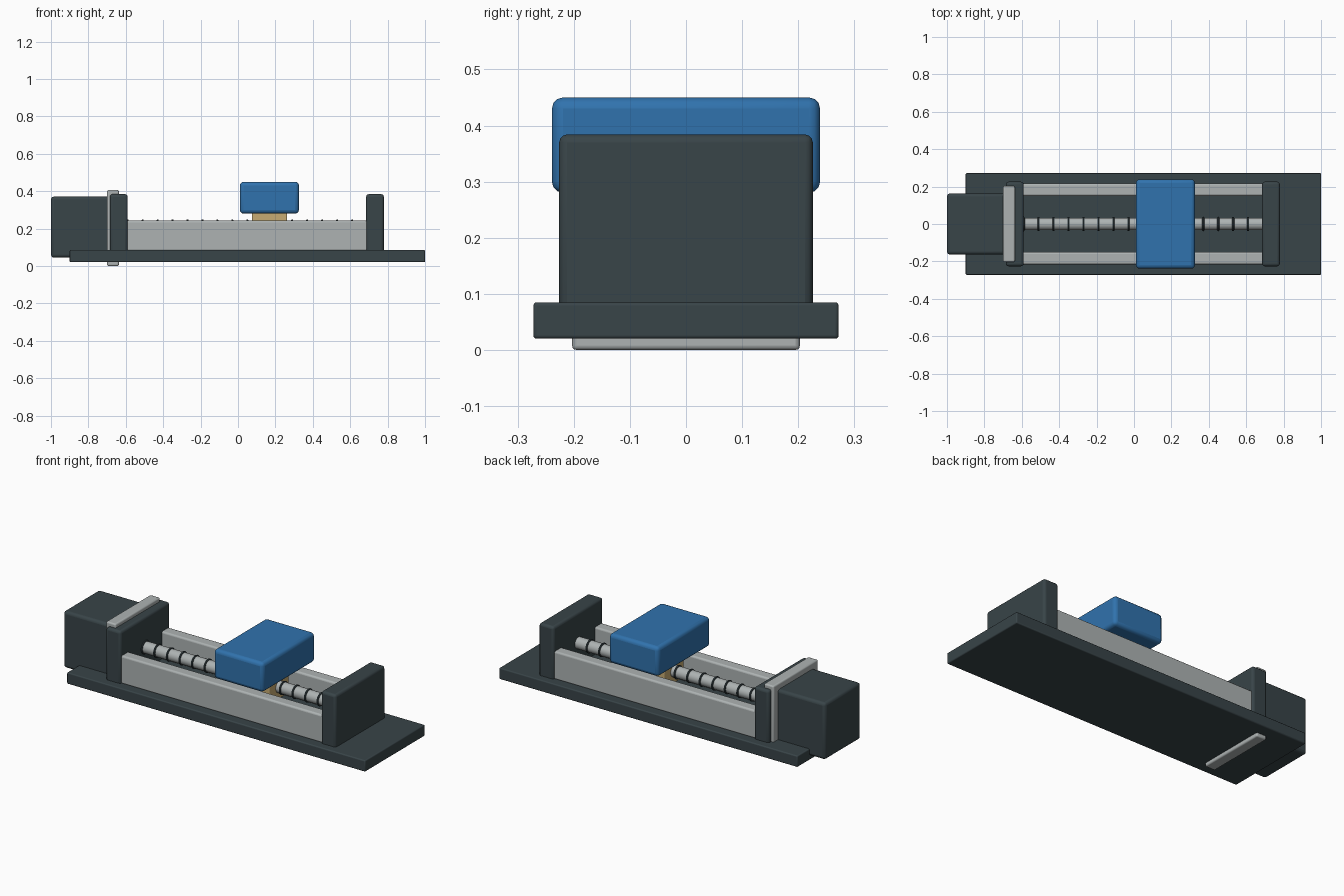
import bpy
import math

if "Cube" in bpy.data.objects:
    bpy.data.objects.remove(bpy.data.objects["Cube"])


def material(name, rgb):
    m = bpy.data.materials.new(name)
    m.diffuse_color = (*rgb, 1)
    m.use_nodes = True
    m.node_tree.nodes["Principled BSDF"].inputs["Base Color"].default_value = m.diffuse_color
    return m


DARK = material("dark_slate", (0.04, 0.058, 0.065))
BLUE = material("blue", (0.03, 0.17, 0.42))
BRASS = material("brass", (0.57, 0.41, 0.17))
STEEL = material("steel", (0.42, 0.45, 0.45))


def finish(ob, name, mat):
    ob.name = name
    ob.data.materials.append(mat)
    bpy.ops.object.shade_smooth_by_angle(angle=math.radians(35))
    return ob


def box(name, x, y, z, bevel, mat):
    """Rounded box from its (min, max) extents on each axis."""
    bpy.ops.mesh.primitive_cube_add(size=1, location=[sum(r) / 2 for r in (x, y, z)])
    ob = bpy.context.object
    ob.scale = [r[1] - r[0] for r in (x, y, z)]
    bpy.ops.object.transform_apply(location=False, rotation=False, scale=True)
    mod = ob.modifiers.new("bevel", 'BEVEL')
    mod.width = bevel
    mod.segments = 3
    return finish(ob, name, mat)


# Base plate
box("base_plate", (-0.9, 1.0), (-0.272, 0.272), (0.02, 0.085), 0.006, DARK)

# Motor and its mounting flange
box("motor_body", (-1.0, -0.66), (-0.163, 0.163), (0.045, 0.371), 0.016, DARK)
box("motor_flange", (-0.7, -0.637), (-0.203, 0.203), (0.0, 0.406), 0.008, STEEL)

# End blocks
box("motor_end_block", (-0.685, -0.59), (-0.226, 0.226), (0.07, 0.384), 0.014, DARK)
box("far_end_block", (0.685, 0.78), (-0.226, 0.226), (0.07, 0.384), 0.014, DARK)

# Guide rails
for side, name in ((-1, "front_rail"), (1, "back_rail")):
    y = sorted((side * 0.15, side * 0.216))
    box(name, (-0.62, 0.71), y, (0.08, 0.242), 0.01, STEEL)

# Lead screw with thread rings
SCREW_Z = 0.21
bpy.ops.mesh.primitive_cylinder_add(vertices=32, radius=0.033, depth=1.34,
                                    location=(0.045, 0, SCREW_Z),
                                    rotation=(0, math.pi / 2, 0))
finish(bpy.context.object, "lead_screw", STEEL)
for i in range(16):
    bpy.ops.mesh.primitive_torus_add(major_segments=32, minor_segments=8,
                                     major_radius=0.033, minor_radius=0.006,
                                     location=(-0.59 + 0.08 * i, 0, SCREW_Z),
                                     rotation=(0, math.pi / 2, 0))
    finish(bpy.context.object, f"thread_ring_{i + 1}", DARK)

# Drive nut and carriage
box("drive_nut", (0.075, 0.263), (-0.09, 0.09), (0.14, 0.3), 0.006, BRASS)
box("carriage", (0.01, 0.326), (-0.239, 0.239), (0.28, 0.45), 0.02, BLUE)
